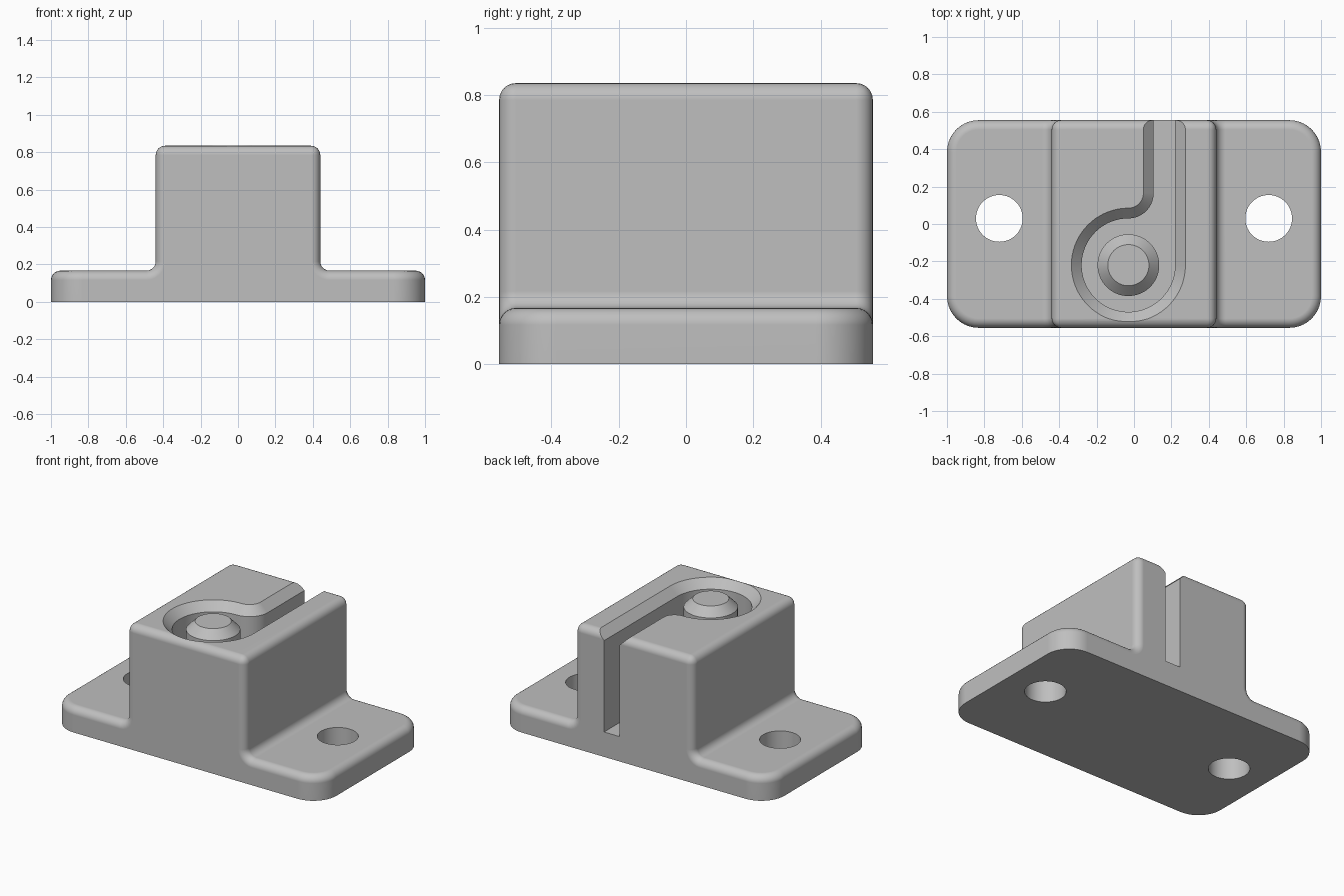
import bpy
import bmesh
from math import sin, cos, radians

if "Cube" in bpy.data.objects:
    bpy.data.objects.remove(bpy.data.objects["Cube"], do_unlink=True)

HALF_Y = 0.555
BASE_TOP, BLOCK_TOP = 0.167, 0.835
BLOCK_X = 0.44
FILLET = 0.05
CHAMFER = 0.055
CENTRE = (-0.03, -0.22)

grey = bpy.data.materials.new("plain grey")
grey.use_nodes = True
colour = (0.52, 0.52, 0.52, 1)
grey.diffuse_color = colour
grey.node_tree.nodes["Principled BSDF"].inputs["Base Color"].default_value = colour


def arc(cx, cy, r, start, end, steps):
    angles = [radians(start + (end - start) * i / steps) for i in range(steps + 1)]
    return [(cx + r * cos(a), cy + r * sin(a)) for a in angles]


def loft(rings):
    """Closed solid through rings of equal point count."""
    bm = bmesh.new()
    loops = [[bm.verts.new(p) for p in ring] for ring in rings]
    for a, b in zip(loops, loops[1:]):
        for i in range(len(a)):
            j = (i + 1) % len(a)
            bm.faces.new((a[i], a[j], b[j], b[i]))
    bm.faces.new(loops[0])
    bm.faces.new(loops[-1])
    bmesh.ops.recalc_face_normals(bm, faces=bm.faces)
    return bm


def make_object(name, bm):
    mesh = bpy.data.meshes.new(name)
    bm.to_mesh(mesh)
    bm.free()
    mesh.materials.append(grey)
    obj = bpy.data.objects.new(name, mesh)
    bpy.context.collection.objects.link(obj)
    return obj


def level(points, z):
    return [(x, y, z) for x, y in points]


def circle(x, y, r):
    return arc(x, y, r, 0, 360, 64)[:-1]


def activate(obj):
    bpy.ops.object.select_all(action='DESELECT')
    obj.select_set(True)
    bpy.context.view_layer.objects.active = obj


def cut(obj, cutter):
    mod = obj.modifiers.new("cut", 'BOOLEAN')
    mod.operation = 'DIFFERENCE'
    mod.solver = 'EXACT'
    mod.object = cutter
    activate(obj)
    bpy.ops.object.modifier_apply(modifier=mod.name)
    bpy.data.objects.remove(cutter, do_unlink=True)


def finish(obj):
    activate(obj)
    bpy.ops.object.shade_smooth_by_angle(angle=radians(30))
    mod = obj.modifiers.new("even normals", 'WEIGHTED_NORMAL')
    mod.keep_sharp = True


# Mounting block: stepped profile with rounded inner corners, extruded along y
right = [(1, 0), (1, BASE_TOP)]
right += arc(BLOCK_X + FILLET, BASE_TOP + FILLET, FILLET, 270, 180, 6)
right += [(BLOCK_X, BLOCK_TOP)]
profile = right + [(-x, z) for x, z in reversed(right)]
bm = loft([[(x, y, z) for x, z in profile] for y in (-HALF_Y, HALF_Y)])


def bevel(edges, size, steps):
    bmesh.ops.bevel(bm, geom=edges, offset=size, offset_type='OFFSET', segments=steps,
                    profile=0.5, affect='EDGES', clamp_overlap=False)


# Plan corners of the base, then every outer edge above the ground
bevel([e for e in bm.edges
       if all(abs(v.co.x) > 0.99 for v in e.verts)
       and abs(e.verts[0].co.z - e.verts[1].co.z) > 0.1], 0.17, 10)
bm.normal_update()
bevel([e for e in bm.edges
       if all(v.co.z > 0.01 for v in e.verts) and e.calc_face_angle(0) > 1], FILLET, 6)
bmesh.ops.recalc_face_normals(bm, faces=bm.faces)
block = make_object("mounting_block", bm)

# Screw holes
for side in (-1, 1):
    hole = circle(side * 0.72, 0.03, 0.125)
    cut(block, make_object("hole_cutter", loft([level(hole, -0.1), level(hole, 0.4)])))


# Hooked slot: round pocket running into a straight channel open at the back
def slot_outline(grow):
    cx, cy = CENTRE
    points = [(cx + 0.25 + grow, 0.7)]
    points += arc(cx, cy, 0.25 + grow, 0, -270, 54)
    points += arc(cx, cy + 0.385, 0.135 - grow, -90, 0, 14)[1:]
    points += [(cx + 0.135 - grow, 0.7)]
    return points


above = 0.04
slot = loft([level(slot_outline(0), BASE_TOP),
             level(slot_outline(0), BLOCK_TOP - CHAMFER),
             level(slot_outline(CHAMFER + above), BLOCK_TOP + above)])
cut(block, make_object("slot_cutter", slot))
finish(block)

# Chamfered pin standing in the pocket
pin = make_object("pin", loft([level(circle(*CENTRE, 0.165), BASE_TOP - 0.02),
                               level(circle(*CENTRE, 0.165), BLOCK_TOP - CHAMFER),
                               level(circle(*CENTRE, 0.11), BLOCK_TOP)]))
finish(pin)
